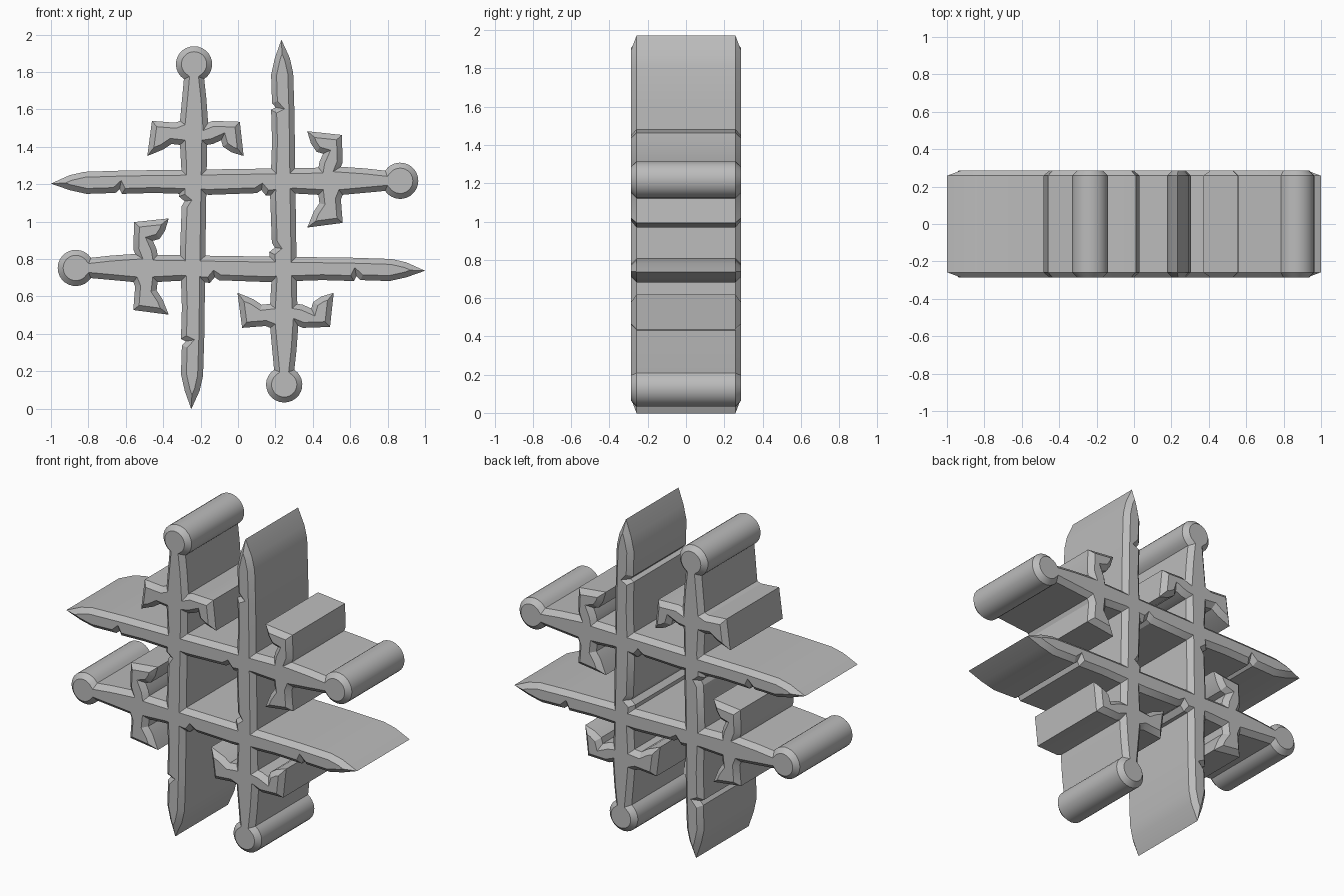
import bpy, bmesh, math

cube = bpy.data.objects.get("Cube")
if cube:
    bpy.data.objects.remove(cube, do_unlink=True)

HALF = 0.287      # half depth of the slab
BEVEL = 0.029     # chamfer on front and back
MID_Z = 0.985     # height of the centre of the weave

grey = bpy.data.materials.new("stone_grey")
grey.use_nodes = True
grey.diffuse_color = (0.5, 0.5, 0.5, 1)
grey.node_tree.nodes["Principled BSDF"].inputs["Base Color"].default_value = (0.5, 0.5, 0.5, 1)

# Sword outline as (sideways, along), tip at -1 and pommel at the positive end
right_edge = [(-0.015, -1.0), (0.03, -0.9), (0.048, -0.82), (0.055, -0.6), (0.06, -0.2),
              (0.066, 0.2), (0.07, 0.43)]
right_guard = [(0.10, 0.435), (0.145, 0.455), (0.155, 0.42), (0.20, 0.39), (0.265, 0.37),
               (0.245, 0.555), (0.10, 0.56), (0.075, 0.55), (0.066, 0.68)]
pommel = [(0.097 * math.cos(a), 0.867 + 0.097 * math.sin(a))
          for a in (math.radians(-56 + 292 * i / 22) for i in range(23))]
left_guard = [(-0.064, 0.68), (-0.075, 0.56), (-0.10, 0.55), (-0.225, 0.56), (-0.25, 0.37),
              (-0.165, 0.405), (-0.12, 0.435)]
left_edge = [(-0.075, 0.43), (-0.068, 0.3), (-0.08, 0.15), (-0.05, 0.125), (-0.066, 0.1),
             (-0.075, -0.15), (-0.065, -0.45), (-0.07, -0.62), (-0.045, -0.633),
             (-0.065, -0.655), (-0.07, -0.81), (-0.05, -0.9)]
outline = right_edge + right_guard + pommel + left_guard + left_edge


def make_sword(name, place):
    """Extrude the placed outline through the depth and chamfer both caps."""
    bm = bmesh.new()
    face = bm.faces.new([bm.verts.new((x, BEVEL - HALF, z))
                         for x, z in (place(u, v) for u, v in outline)])
    ext = bmesh.ops.extrude_face_region(bm, geom=[face], use_keep_orig=True)
    moved = [g for g in ext["geom"] if isinstance(g, bmesh.types.BMVert)]
    bmesh.ops.translate(bm, verts=moved, vec=(0, 2 * (HALF - BEVEL), 0))
    bmesh.ops.recalc_face_normals(bm, faces=bm.faces)
    caps = [f for f in bm.faces if len(f.verts) > 4]
    bmesh.ops.inset_region(bm, faces=caps, thickness=BEVEL, use_even_offset=True)
    for cap in caps:
        for v in cap.verts:
            v.co.y = math.copysign(HALF, v.co.y)
    mesh = bpy.data.meshes.new(name)
    bm.to_mesh(mesh)
    bm.free()
    mesh.materials.append(grey)
    obj = bpy.data.objects.new(name, mesh)
    bpy.context.collection.objects.link(obj)
    return obj


# Two upright swords and two level swords, laid in opposite directions
S = 0.988
swords = [
    make_sword("crossed_swords", lambda u, v: (-0.235 + u, MID_Z + S * v)),
    make_sword("level_sword_high", lambda u, v: (v, MID_Z + 0.233 + u)),
    make_sword("upright_sword_right", lambda u, v: (0.247 + u, MID_Z - S * v)),
    make_sword("level_sword_low", lambda u, v: (-v, MID_Z - 0.233 + u)),
]

# Fuse the four into one solid
body = swords[0]
bpy.ops.object.select_all(action="DESELECT")
body.select_set(True)
bpy.context.view_layer.objects.active = body
for other in swords[1:]:
    mod = body.modifiers.new("fuse", "BOOLEAN")
    mod.operation = "UNION"
    mod.solver = "EXACT"
    mod.object = other
    bpy.ops.object.modifier_apply(modifier=mod.name)
    bpy.data.objects.remove(other, do_unlink=True)

# Merge the flat leftovers at the crossings
bm = bmesh.new()
bm.from_mesh(body.data)
bmesh.ops.dissolve_limit(bm, angle_limit=math.radians(0.5), verts=bm.verts, edges=bm.edges)
bm.to_mesh(body.data)
bm.free()
bpy.ops.object.shade_smooth_by_angle(angle=math.radians(25))
